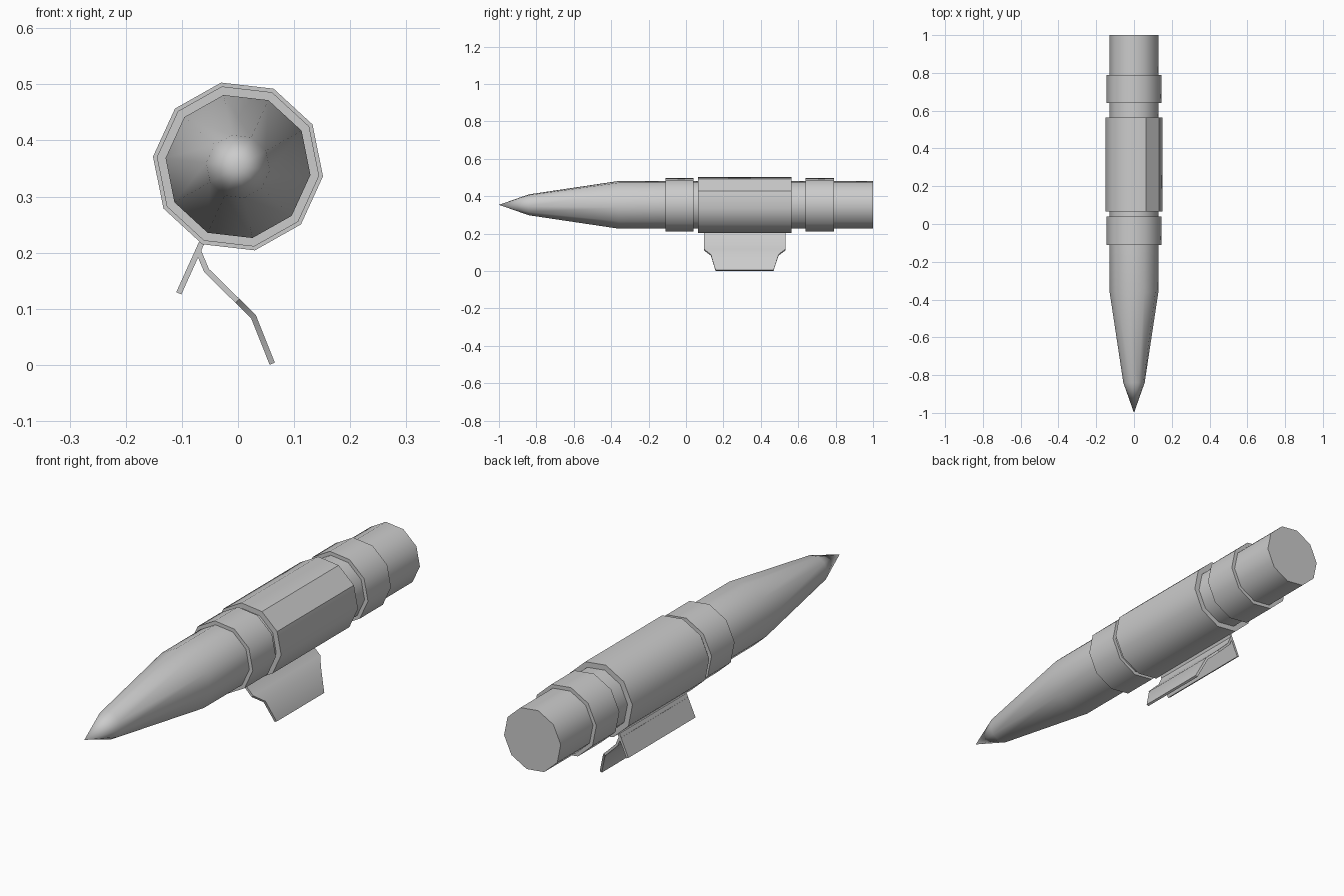
import bpy, bmesh, math

if "Cube" in bpy.data.objects:
    bpy.data.objects.remove(bpy.data.objects["Cube"])

SIDES = 10
AXIS_Z = 0.3535
START = math.radians(29.4)


def finish(name, bm, solidify=0.0):
    bmesh.ops.recalc_face_normals(bm, faces=bm.faces)
    mesh = bpy.data.meshes.new(name)
    bm.to_mesh(mesh)
    bm.free()
    obj = bpy.data.objects.new(name, mesh)
    bpy.context.collection.objects.link(obj)
    bpy.ops.object.select_all(action='DESELECT')
    obj.select_set(True)
    bpy.context.view_layer.objects.active = obj
    if solidify:
        mod = obj.modifiers.new("thickness", 'SOLIDIFY')
        mod.thickness = solidify
        mod.offset = 0
        mod.use_even_offset = True
        bpy.ops.object.modifier_apply(modifier=mod.name)
    bpy.ops.object.shade_smooth_by_angle(angle=math.radians(40))
    return obj


def lathe(name, profile):
    """Ten-sided body around the y axis from (y, radius) points, tip first."""
    bm = bmesh.new()
    tip = bm.verts.new((0, profile[0][0], AXIS_Z))
    rings = []
    for y, r in profile[1:]:
        angles = [START + i * math.tau / SIDES for i in range(SIDES)]
        rings.append([bm.verts.new((r * math.cos(a), y, AXIS_Z + r * math.sin(a)))
                      for a in angles])
    for i in range(SIDES):
        j = (i + 1) % SIDES
        bm.faces.new((tip, rings[0][i], rings[0][j]))
        for a, b in zip(rings, rings[1:]):
            bm.faces.new((a[i], b[i], b[j], a[j]))
    bm.faces.new(rings[-1])
    return finish(name, bm)


def fin(name, sections, thickness):
    """Bent plate from (x, z, y_front, y_back) rows, given thickness."""
    bm = bmesh.new()
    rows = [(bm.verts.new((x, y0, z)), bm.verts.new((x, y1, z)))
            for x, z, y0, y1 in sections]
    for (a, b), (c, d) in zip(rows, rows[1:]):
        bm.faces.new((a, b, d, c))
    return finish(name, bm, thickness)


# Hull: pointed nose, straight tube, two bands and the wide middle sleeve
R, BAND, SLEEVE = 0.13, 0.1455, 0.1525
profile = [(-1.0, 0), (-0.84, 0.057), (-0.36, R)]
for y0, y1, r in ((-0.11, 0.04, BAND), (0.065, 0.565, SLEEVE), (0.64, 0.79, BAND)):
    profile += [(y0, R), (y0, r), (y1, r), (y1, R)]
profile.append((1.0, R))
hull = lathe("rocket_hull", profile)

# Flat panel on the upper right of the sleeve
for face in hull.data.polygons:
    c = face.center
    if abs(c.y - 0.315) < 0.01 and c.x > 0.08 and c.z > AXIS_Z + 0.08:
        face.use_smooth = False

# Bent lower fin with tapered end, and short side fin
fin("lower_fin", [(-0.072, 0.206, 0.095, 0.532),
                  (-0.056, 0.168, 0.095, 0.532),
                  (-0.001, 0.114, 0.095, 0.532),
                  (0.028, 0.085, 0.133, 0.495),
                  (0.061, 0.002, 0.158, 0.468)], 0.010)
fin("side_fin", [(-0.065, 0.217, 0.095, 0.532),
                 (-0.1055, 0.1275, 0.095, 0.532)], 0.010)
